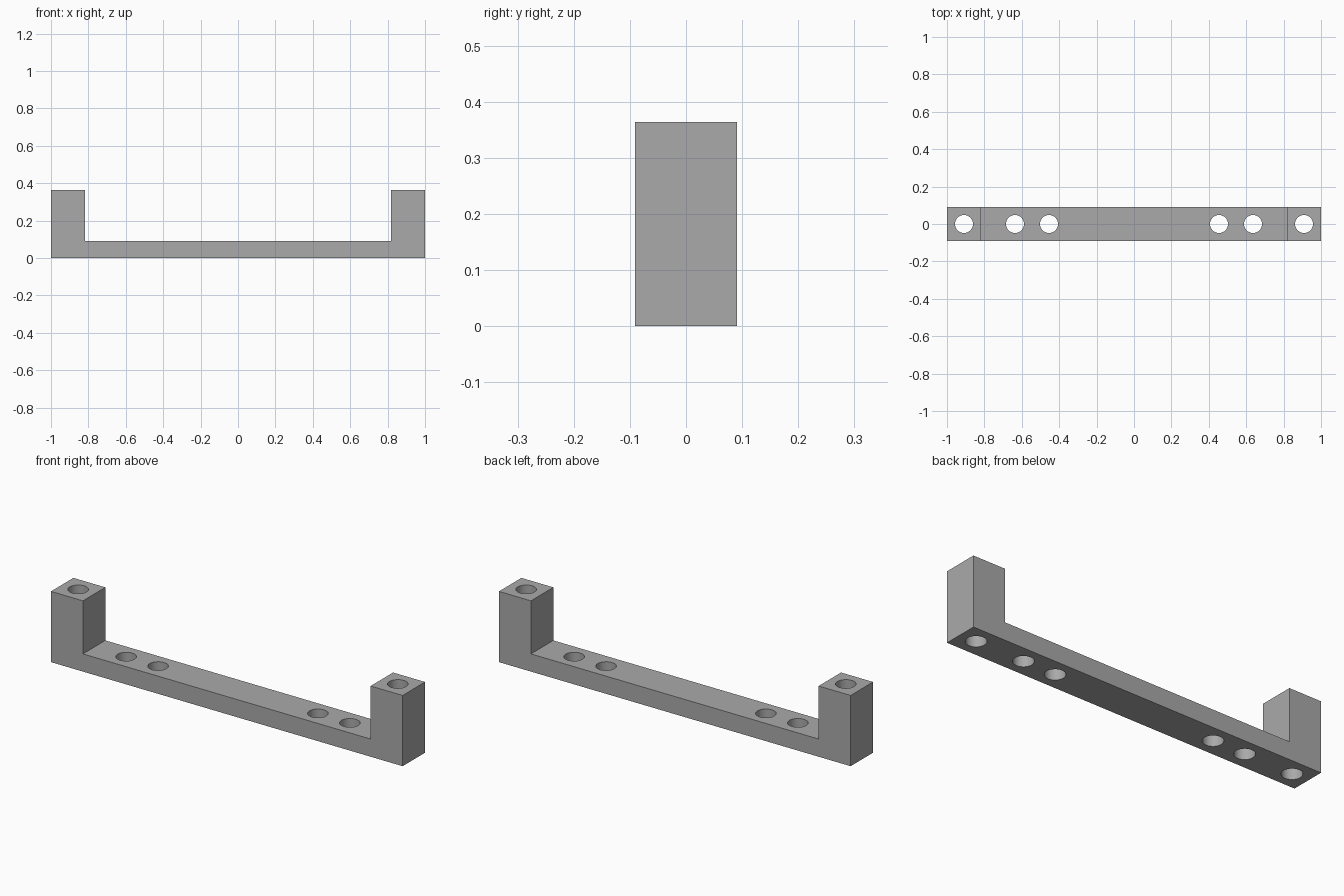
import bpy
import bmesh
from mathutils import Matrix

cube = bpy.data.objects.get("Cube")
if cube:
    bpy.data.objects.remove(cube, do_unlink=True)

UNIT = 2 / 11          # width of the square bar
HALF = UNIT / 2
HOLE_RADIUS = 0.048
HOLES = (2.5, 3.5, 5)  # hole positions along the bar, in units

grey = bpy.data.materials.new("plain grey")
grey.use_nodes = True
colour = (0.4, 0.4, 0.4, 1)
grey.diffuse_color = colour
grey.node_tree.nodes["Principled BSDF"].inputs["Base Color"].default_value = colour


def make_object(name, bm):
    bmesh.ops.recalc_face_normals(bm, faces=bm.faces)
    mesh = bpy.data.meshes.new(name)
    bm.to_mesh(mesh)
    bm.free()
    mesh.materials.append(grey)
    obj = bpy.data.objects.new(name, mesh)
    bpy.context.collection.objects.link(obj)
    return obj


# Bracket: U-shaped profile extruded through its depth
end, inner, top = 1, 1 - UNIT, 2 * UNIT
profile = [(-end, 0), (end, 0), (end, top), (inner, top),
           (inner, HALF), (-inner, HALF), (-inner, top), (-end, top)]
bm = bmesh.new()
face = bm.faces.new([bm.verts.new((x, -HALF, z)) for x, z in profile])
side = bmesh.ops.extrude_face_region(bm, geom=[face])["geom"]
bmesh.ops.translate(bm, vec=(0, UNIT, 0),
                    verts=[g for g in side if isinstance(g, bmesh.types.BMVert)])
bracket = make_object("bracket", bm)

# Hole cutters: mirrored vertical cylinders through the whole height
bm = bmesh.new()
for x in HOLES:
    for sign in (-1, 1):
        bmesh.ops.create_cone(bm, cap_ends=True, segments=48, depth=1,
                              radius1=HOLE_RADIUS, radius2=HOLE_RADIUS,
                              matrix=Matrix.Translation((sign * x * UNIT, 0, HALF)))
cutter = make_object("hole_cutter", bm)
cutter.hide_render = True

# Cut the holes, then drop the cutter
cut = bracket.modifiers.new("holes", "BOOLEAN")
cut.operation = "DIFFERENCE"
cut.solver = "EXACT"
cut.object = cutter
bpy.context.view_layer.objects.active = bracket
bracket.select_set(True)
bpy.ops.object.modifier_apply(modifier=cut.name)
bpy.data.objects.remove(cutter, do_unlink=True)

# Smooth hole walls, sharp edges elsewhere
bpy.ops.object.shade_smooth_by_angle()
